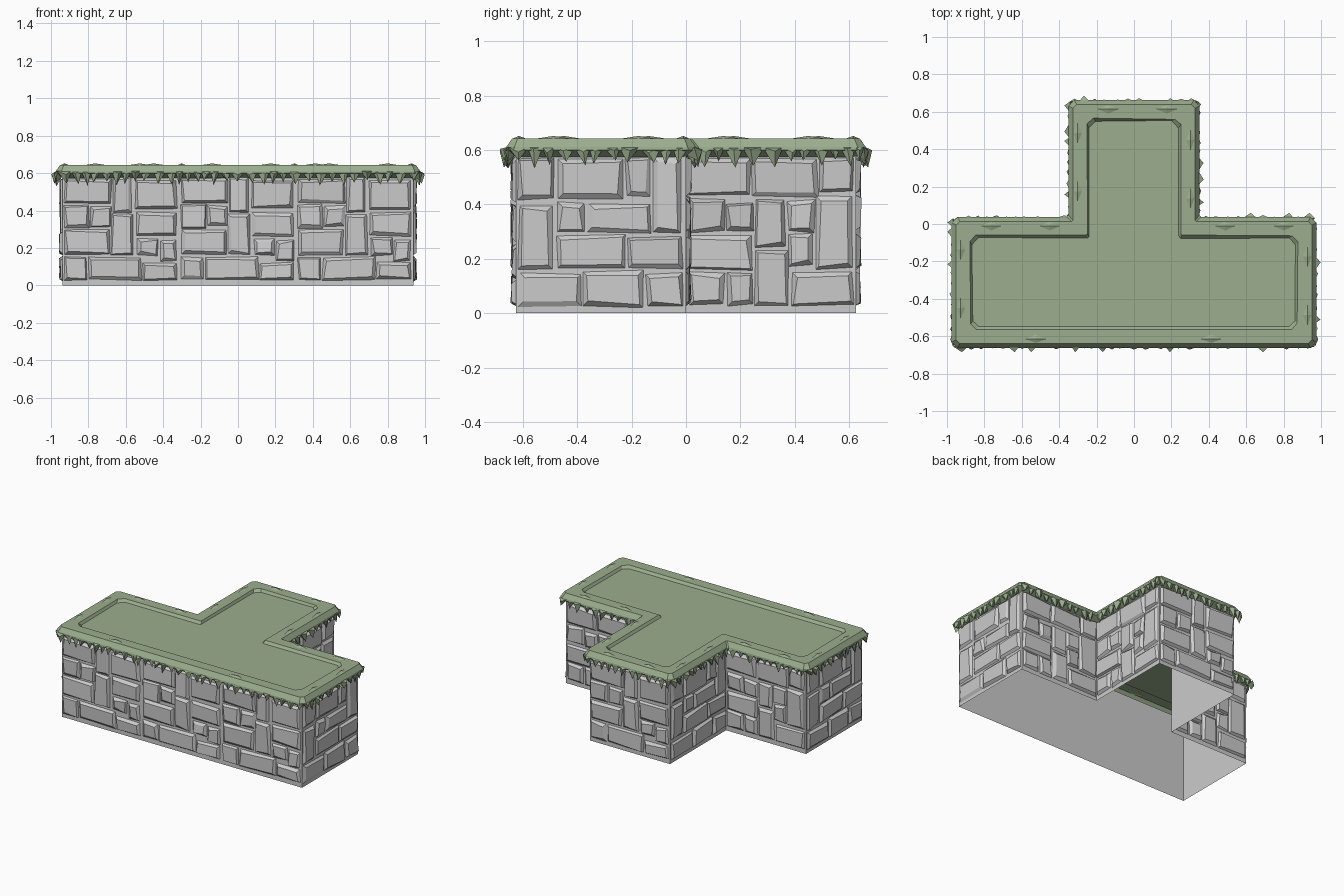
import bpy, bmesh, random
from mathutils import Vector

if "Cube" in bpy.data.objects:
    bpy.data.objects.remove(bpy.data.objects["Cube"])

random.seed(7)
R = random.uniform
W, S, H, M = 0.9375, 0.3125, 0.625, 0.625      # bar half width, stem half width, half depth, module
WALL_TOP = 0.6
T = [Vector(p) for p in [(-W, -H), (W, -H), (W, 0), (S, 0), (S, H), (-S, H), (-S, 0), (-W, 0)]]
N = len(T)
CONCAVE = (3, 6)

# Brick layouts of one wall module: (u0, v0, u1, v1)
A = [(.01, .03, .13, .15), (.14, .03, .42, .15), (.43, .03, .61, .12), (.52, .13, .61, .24),
     (.01, .165, .25, .295), (.26, .165, .38, .38), (.40, .16, .51, .25), (.01, .305, .14, .43),
     (.15, .315, .26, .425), (.27, .39, .37, .58), (.39, .265, .61, .39), (.01, .44, .26, .57),
     (.39, .41, .61, .56)]
B = [(.01, .03, .14, .15), (.15, .03, .245, .15), (.255, .03, .38, .23), (.39, .03, .615, .15),
     (.01, .16, .245, .285), (.375, .175, .47, .29), (.48, .165, .61, .43), (.01, .30, .14, .42),
     (.15, .30, .25, .405), (.255, .245, .365, .415), (.375, .30, .475, .415),
     (.01, .435, .235, .57), (.245, .43, .485, .57), (.495, .445, .615, .57)]
C = [(.01, .025, .24, .145), (.25, .025, .465, .155), (.48, .025, .615, .145), (.01, .165, .135, .395),
     (.15, .165, .40, .285), (.41, .165, .61, .28), (.15, .295, .255, .405), (.265, .295, .495, .405),
     (.505, .295, .61, .57), (.01, .42, .135, .57), (.15, .42, .395, .57), (.405, .43, .495, .57)]
WALLS = [[A, A, A], [C], [B], [B], [A], [C], [B], [C]]


def edge(i):
    """Start, direction, outward normal and length of outline edge i."""
    a, b = T[i], T[(i + 1) % N]
    d = (b - a).normalized()
    return a, d, Vector((d.y, -d.x)), (b - a).length


def finish(bm, name, mat=None):
    me = bpy.data.meshes.new(name)
    bm.to_mesh(me)
    bm.free()
    ob = bpy.data.objects.new(name, me)
    bpy.context.collection.objects.link(ob)
    if mat:
        me.materials.append(mat)
    return ob


def quad_strip(bm, lo, hi):
    n = len(lo)
    for k in range(n):
        bm.faces.new((lo[k], lo[(k + 1) % n], hi[(k + 1) % n], hi[k]))


# Hollow wall shell, open underneath
bm = bmesh.new()
rings = [[bm.verts.new((p.x, p.y, z)) for p in T] for z in (0, WALL_TOP)]
quad_strip(bm, *rings)
finish(bm, "wall_shell")

# Raised chiselled bricks on every wall
bm = bmesh.new()
for i, modules in enumerate(WALLS):
    a, d, n, _ = edge(i)
    for m, layout in enumerate(modules):
        for u0, v0, u1, v1 in layout:
            corners = [(u0, v0, 1, 1), (u1, v0, -1, 1), (u1, v1, -1, -1), (u0, v1, 1, -1)]
            base, face = [], []
            for u, v, su, sv in corners:
                u, v = u + R(-.005, .005), v + R(-.005, .005)
                for ring, inset, depth in ((base, 0, 0), (face, R(.006, .02), R(.01, .021))):
                    p = a + d * (m * M + u + su * inset) + n * depth
                    ring.append(bm.verts.new((p.x, p.y, v + sv * inset)))
            quad_strip(bm, base, face)
            bm.faces.new(face)
finish(bm, "bricks")

# Grass cover: rings of the T outline, offset and chamfered, from underside to recessed floor
green = bpy.data.materials.new("grass_green")
green.diffuse_color = (0.33, 0.42, 0.27, 1)
green.use_nodes = True
green.node_tree.nodes["Principled BSDF"].inputs["Base Color"].default_value = green.diffuse_color


def ring(bm, off, z, chamfer, wobble=0):
    out = []
    for i in range(N):
        _, d0, n0, _ = edge(i - 1)
        _, d1, n1, _ = edge(i)
        p = T[i] + (n0 + n1) * off
        c = chamfer if i not in CONCAVE else chamfer * 0.3
        for q in (p - d0 * c, p + d1 * c):
            out.append(bm.verts.new((q.x + R(-wobble, wobble), q.y + R(-wobble, wobble), z)))
    return out


bm = bmesh.new()
profile = [(.0, .575, .01, 0), (.038, .600, .03, 0), (.036, .612, .03, 0), (.014, .643, .02, 0),
           (-.062, .643, .03, .004), (-.074, .626, .035, .004)]
rings = [ring(bm, *p) for p in profile]
for lo, hi in zip(rings, rings[1:]):
    quad_strip(bm, lo, hi)
bm.faces.new(rings[-1])
bmesh.ops.triangulate(bm, faces=[f for f in bm.faces if len(f.verts) > 4])
finish(bm, "grass_cover", green)

# Jagged tufts hanging over the rim
bm = bmesh.new()


def tuft(a, d, n, t0, t1, drop, bulge):
    tm, tip = t0 + (t1 - t0) * R(.35, .65), t0 + (t1 - t0) * R(.25, .75)

    def v(t, off, z):
        p = a + d * t + n * off
        return bm.verts.new((p.x, p.y, z))
    left, right = v(t0, .03, .612), v(t1, .03, .612)
    ridge, point = v(tm, bulge, R(.59, .605)), v(tip, bulge * .75, drop)
    back = v(tm, .004, .58)
    for f in ((left, ridge, right), (left, point, ridge), (ridge, point, right),
              (left, back, point), (back, right, point), (left, right, back)):
        bm.faces.new(f)


for i in range(N):
    a, d, n, length = edge(i)
    start = .03 if i in CONCAVE else -.03
    end = length - .03 if (i + 1) % N in CONCAVE else length + .03
    t = start
    while t < end - .03:
        w = min(R(.045, .085), end - t)
        big = R(0, 1) < .15
        tuft(a, d, n, t, t + w, R(.53, .565), .06 if big else R(.038, .048))
        t += w * .92
finish(bm, "grass_tufts", green)

# Small grass lumps on the rim
bm = bmesh.new()
for i in range(N):
    a, d, n, length = edge(i)
    for f in (.22, .72):
        p = a + d * length * f - n * .01
        base = [p - d * .07, p + n * .025, p + d * .07, p - n * .03]
        vs = [bm.verts.new((q.x, q.y, .641)) for q in base]
        top = bm.verts.new((p.x, p.y, .652))
        for k in range(4):
            bm.faces.new((vs[k], vs[(k + 1) % 4], top))
finish(bm, "grass_lumps", green)
